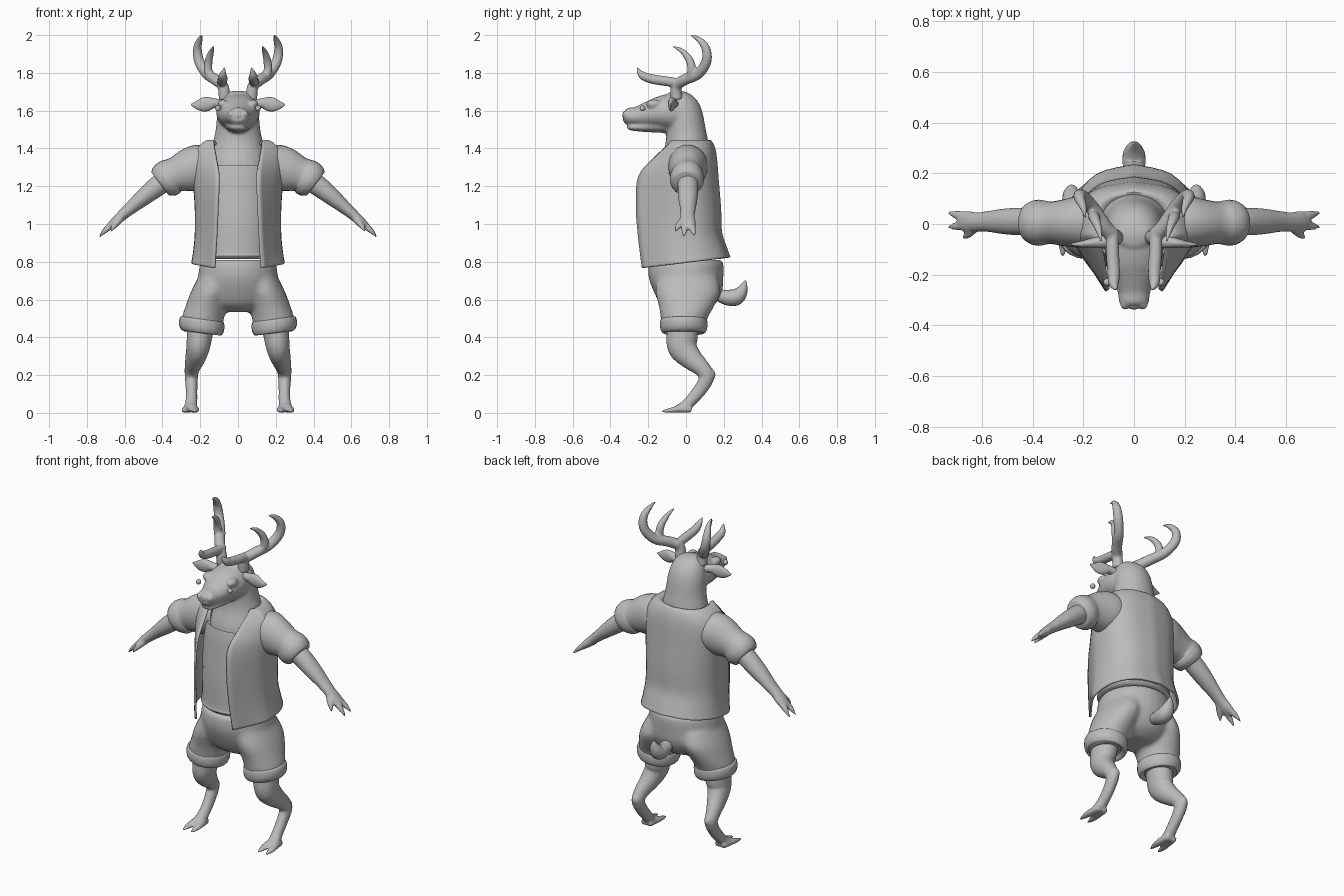
import bpy, bmesh, math
from mathutils import Vector

grey = bpy.data.materials.new("plain grey")
grey.diffuse_color = (0.5, 0.5, 0.5, 1)
X, Y, Z = Vector((1, 0, 0)), Vector((0, 1, 0)), Vector((0, 0, 1))


def spline(pts, steps):
    """Catmull-Rom through control tuples of any length."""
    pts = [Vector(p) for p in pts]
    out = []
    for i in range(len(pts) - 1):
        a, b, c, d = pts[max(i - 1, 0)], pts[i], pts[i + 1], pts[min(i + 2, len(pts) - 1)]
        for k in range(steps):
            t = k / steps
            out.append(0.5 * (2 * b + (c - a) * t + (2 * a - 5 * b + 4 * c - d) * t * t
                              + (3 * b - a - 3 * c + d) * t ** 3))
    return out + [pts[-1]]


def tube(bm, pts, hint=X, axis=None, n=24, steps=4, dip=0):
    """Sweep an ellipse along (x, y, z, r1, r2); r2 runs along the hint."""
    path = spline(pts, steps)
    rings = []
    for i, p in enumerate(path):
        t = axis or (path[min(i + 1, len(path) - 1)].to_3d() - path[max(i - 1, 0)].to_3d()).normalized()
        u = t.cross(hint).normalized()
        v = u.cross(t)
        c = Vector(p[:3])
        ring = []
        for k in range(n):
            a = 2 * math.pi * k / n
            co = c + u * (max(p[3], .002) * math.cos(a)) + v * (max(p[4], .002) * math.sin(a))
            if dip and i == len(path) - 1:          # scooped neckline at the front
                co.z -= dip * max(0, -math.cos(a)) ** 3
            ring.append(bm.verts.new(co))
        rings.append(ring)
    for r, s in zip(rings, rings[1:]):
        for k in range(n):
            bm.faces.new((r[k], r[(k + 1) % n], s[(k + 1) % n], s[k]))
    bm.faces.new(rings[0][::-1])
    bm.faces.new(rings[-1])


def ball(bm, c, r, scale=(1, 1, 1)):
    vs = bmesh.ops.create_uvsphere(bm, u_segments=16, v_segments=10, radius=r)["verts"]
    for v in vs:
        v.co = Vector(c) + Vector(a * b for a, b in zip(v.co, scale))


def finish(name, bm, mirror=False, voxel=0, smooth=6, thick=0, angle=50):
    bmesh.ops.recalc_face_normals(bm, faces=bm.faces)
    me = bpy.data.meshes.new(name)
    bm.to_mesh(me)
    bm.free()
    me.materials.append(grey)
    ob = bpy.data.objects.new(name, me)
    bpy.context.collection.objects.link(ob)
    bpy.ops.object.select_all(action='DESELECT')
    ob.select_set(True)
    bpy.context.view_layer.objects.active = ob
    bpy.ops.object.shade_smooth_by_angle(angle=math.radians(angle))
    if mirror:
        m = ob.modifiers.new("Mirror", 'MIRROR')
        m.merge_threshold = 0.001
    if thick:
        m = ob.modifiers.new("Solidify", 'SOLIDIFY')
        m.thickness, m.offset = thick, 0
    if voxel:                                       # fuse overlapping pieces
        m = ob.modifiers.new("Remesh", 'REMESH')
        m.mode, m.voxel_size, m.use_smooth_shade = 'VOXEL', voxel, True
        m = ob.modifiers.new("Smooth", 'SMOOTH')
        m.factor, m.iterations = 0.5, smooth
    return ob


# head: neck column, long muzzle, lower jaw, brows
bm = bmesh.new()
tube(bm, [(0, 0, 1.15, .13, .17), (0, -.01, 1.3, .135, .16), (0, .005, 1.42, .115, .135),
          (0, 0, 1.5, .105, .118), (0, -.015, 1.6, .1, .108), (0, -.03, 1.66, .085, .09),
          (0, -.04, 1.695, .05, .06), (0, -.04, 1.705, .01, .02)], axis=Z)
tube(bm, [(0, 0, 1.58, .1, .1), (0, -.08, 1.59, .1, .115), (0, -.15, 1.59, .085, .108),
          (0, -.21, 1.58, .068, .085), (0, -.27, 1.57, .05, .064), (0, -.31, 1.57, .044, .058),
          (0, -.333, 1.565, .022, .035)], axis=-Y)
tube(bm, [(0, -.06, 1.53, .05, .07), (0, -.16, 1.52, .036, .065), (0, -.25, 1.512, .022, .05),
          (0, -.3, 1.512, .015, .036), (0, -.312, 1.514, .005, .015)], axis=-Y)
for s in (-1, 1):
    ball(bm, (s * .08, -.17, 1.635), .035, (.8, 1.2, .7))
    ball(bm, (s * .035, -.318, 1.58), .02)
finish("head", bm, voxel=.008, smooth=4)

# nose pad
bm = bmesh.new()
ball(bm, (0, -.322, 1.575), .03, (1, .5, .8))
finish("nose", bm)

# eyes
bm = bmesh.new()
ball(bm, (.106, -.23, 1.612), .015)
finish("eyes", bm, mirror=True)

# leaf-shaped ears
bm = bmesh.new()
tube(bm, [(.08, -.06, 1.63, .022, .025), (.12, -.07, 1.64, .024, .025), (.165, -.075, 1.635, .038, .02),
          (.205, -.08, 1.63, .03, .014), (.25, -.08, 1.632, .003, .003)], hint=Y, n=16)
finish("ears", bm, mirror=True)

# antlers: main beam, brow tine and middle tine
bm = bmesh.new()
for pts in (
    [(.07, -.05, 1.66, .032), (.08, -.05, 1.73, .03), (.12, -.005, 1.765, .03), (.165, .065, 1.795, .028),
     (.205, .108, 1.86, .027), (.215, .105, 1.93, .023), (.2, .065, 1.98, .014), (.19, .02, 2, .003)],
    [(.085, -.02, 1.745, .024), (.085, -.1, 1.755, .026), (.08, -.19, 1.77, .025),
     (.08, -.235, 1.79, .02), (.07, -.262, 1.83, .003)],
    [(.14, .015, 1.765, .022), (.158, .03, 1.81, .023), (.155, .02, 1.865, .021),
     (.14, -.02, 1.915, .014), (.128, -.075, 1.942, .003)]):
    tube(bm, [(*p, p[3]) for p in pts], n=14)
finish("antlers", bm, mirror=True, voxel=.006, smooth=3)

# undershirt with scooped neckline and hem
bm = bmesh.new()
tube(bm, [(0, 0, .815, .185, .195), (0, 0, .83, .2, .21), (0, 0, .85, .195, .205), (0, -.01, 1, .18, .2),
          (0, -.01, 1.15, .165, .2), (0, -.01, 1.25, .155, .19), (0, -.01, 1.325, .14, .175)],
     axis=Z, n=32, dip=.055)
finish("undershirt", bm)

# open jacket: half section per row as (z, back y, side x, edge x, edge y)
bm = bmesh.new()
rows = spline([(1.42, .105, .12, .118, -.06), (1.44, .125, .155, .128, -.07), (1.41, .145, .2, .125, -.1),
               (1.35, .158, .23, .115, -.165), (1.25, .166, .232, .102, -.25), (1.08, .18, .222, .108, -.262),
               (.95, .185, .222, .114, -.252), (.86, .21, .23, .12, -.24), (.795, .23, .24, .124, -.23)], 4)
grid = []
for z, yb, xs, xf, yf in rows:
    arc = spline([(0, yb), (xs * .6, yb * .84), (xs * .95, yb * .4), (xs, -.03),
                  (xs * .8 + xf * .2, yf * .36 - .02), (xf, yf)], 4)
    low = max(0, (1.0 - z) / .2)
    grid.append([bm.verts.new((max(x, 0), y, z + low * .12 * y)) for x, y in arc])
for r, s in zip(grid, grid[1:]):
    for k in range(len(r) - 1):
        bm.faces.new((r[k], r[k + 1], s[k + 1], s[k]))
finish("jacket", bm, mirror=True, thick=.012)

# puffed jacket sleeves
bm = bmesh.new()
tube(bm, [(.12, .01, 1.32, .09, .1), (.19, .01, 1.305, .118, .105), (.26, .005, 1.285, .115, .095),
          (.33, .005, 1.262, .092, .083), (.355, .005, 1.25, .098, .088), (.385, .005, 1.232, .097, .09),
          (.412, .005, 1.212, .076, .074), (.4, .005, 1.221, .05, .05)], hint=Y)
finish("sleeves", bm, mirror=True)

# arms with two-fingered hands and thumbs
bm = bmesh.new()
tube(bm, [(.33, .01, 1.265, .055, .055), (.42, .01, 1.205, .055, .055), (.5, .01, 1.142, .046, .052),
          (.57, .01, 1.083, .034, .042), (.62, .008, 1.04, .028, .038), (.66, .01, 1.003, .024, .042),
          (.69, .01, .978, .015, .032)], hint=Y)
for a, b, c in (((.655, .025, 1.005), (.7, .036, .97), (.735, .045, .935)),
                ((.655, 0, 1.005), (.7, -.008, .968), (.735, -.012, .93)),
                ((.625, -.01, 1.025), (.655, -.04, .99), (.675, -.058, .96))):
    tube(bm, [(*a, .02, .022), (*b, .015, .017), (*c, .004, .004)], hint=Y, n=12)
finish("arms", bm, mirror=True, voxel=.007, smooth=4)

# shorts: hips and two flared legs
bm = bmesh.new()
tube(bm, [(0, 0, .81, .185, .185), (0, 0, .79, .198, .2), (0, 0, .72, .198, .212), (0, .01, .64, .18, .215),
          (0, .01, .57, .14, .17), (0, .01, .535, .08, .1)], axis=-Z, n=32)
for s in (-1, 1):
    tube(bm, [(s * .11, .005, .72, .16, .1), (s * .14, .01, .64, .172, .11), (s * .168, .002, .56, .145, .112),
              (s * .186, -.01, .5, .124, .112), (s * .19, -.012, .455, .116, .108),
              (s * .19, -.012, .43, .11, .1)], axis=-Z)
finish("shorts", bm, voxel=.012, smooth=6)

# rolled cuffs, tilted slightly outward
bm = bmesh.new()
tube(bm, [(.188, -.012, .495, .108, .1), (.19, -.012, .495, .122, .114), (.192, -.012, .47, .126, .12),
          (.193, -.012, .44, .122, .116), (.192, -.012, .422, .108, .1), (.19, -.012, .44, .08, .075)], axis=-Z)
for v in bm.verts:
    v.co.z += (v.co.x - .19) * .13
finish("shorts_cuffs", bm, mirror=True)

# hind legs with hock and cloven hooves
bm = bmesh.new()
tube(bm, [(.19, -.015, .5, .08, .075), (.203, -.02, .41, .083, .068), (.212, -.018, .345, .078, .062),
          (.228, .03, .285, .06, .052), (.243, .085, .235, .045, .04), (.247, .11, .19, .04, .035),
          (.246, .08, .13, .036, .031), (.246, .035, .075, .032, .031), (.25, -.005, .037, .028, .034),
          (.253, -.05, .023, .018, .036)])
ball(bm, (.246, .125, .203), .033, (.8, 1, 1))
for dx in (-.022, .022):
    tube(bm, [(.25 + dx * .7, .03, .018, .018, .02), (.251 + dx, -.03, .02, .02, .022),
              (.253 + dx * 1.2, -.08, .014, .014, .02), (.255 + dx * 1.25, -.128, .007, .006, .008)], n=14)
finish("legs", bm, mirror=True, voxel=.008, smooth=4)

# upturned tail
bm = bmesh.new()
tube(bm, [(0, .14, .65, .03, .03), (0, .18, .622, .034, .034), (0, .225, .61, .042, .044),
          (0, .268, .615, .044, .045), (0, .298, .65, .03, .032), (0, .316, .7, .004, .006)], n=18)
finish("tail", bm)
